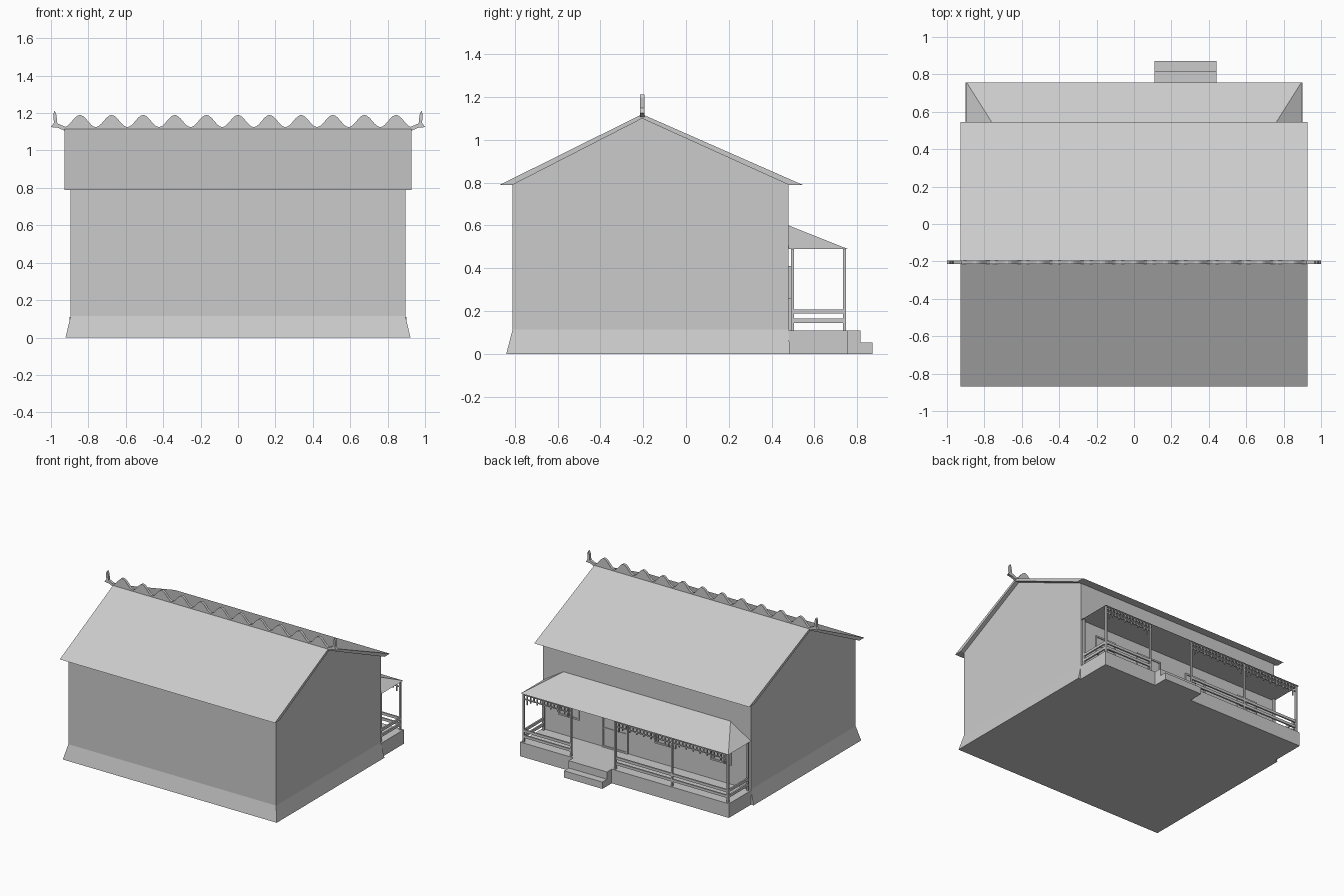
import bpy, bmesh, math

if "Cube" in bpy.data.objects:
    bpy.data.objects.remove(bpy.data.objects["Cube"])


def mesh_object(name, verts, faces):
    me = bpy.data.meshes.new(name)
    me.from_pydata(verts, [], faces)
    bm = bmesh.new()
    bm.from_mesh(me)
    bmesh.ops.recalc_face_normals(bm, faces=bm.faces)
    bm.to_mesh(me)
    bm.free()
    ob = bpy.data.objects.new(name, me)
    bpy.context.collection.objects.link(ob)
    return ob


def boxes(name, items):
    """One object from boxes given as (x0, x1, y0, y1, z0, z1)."""
    verts, faces = [], []
    for x0, x1, y0, y1, z0, z1 in items:
        n = len(verts)
        verts += [(x, y, z) for z in (z0, z1) for x, y in
                  ((x0, y0), (x1, y0), (x1, y1), (x0, y1))]
        faces += [[n + i for i in f] for f in
                  ((0, 3, 2, 1), (4, 5, 6, 7), (0, 1, 5, 4),
                   (1, 2, 6, 5), (2, 3, 7, 6), (3, 0, 4, 7))]
    return mesh_object(name, verts, faces)


def prism(name, pts, a, b, axis):
    """Extrude a profile from a to b: (y, z) along X or (x, z) along Y."""
    n = len(pts)
    put = (lambda p, t: (t, p[0], p[1])) if axis == 'X' else (lambda p, t: (p[0], t, p[1]))
    verts = [put(p, t) for t in (a, b) for p in pts]
    faces = [list(range(n)), list(range(n, 2 * n))]
    faces += [[i, (i + 1) % n, n + (i + 1) % n, n + i] for i in range(n)]
    return mesh_object(name, verts, faces)


RIDGE_Y = -0.205

# Walls with gables, and the flared plinth
prism("walls", [(-0.81, 0.11), (0.48, 0.11), (0.48, 0.79), (RIDGE_Y, 1.10), (-0.81, 0.79)],
      -0.895, 0.895, 'X')
mesh_object("plinth",
            [(-0.922, -0.84, 0), (0.922, -0.84, 0), (0.922, 0.485, 0), (-0.922, 0.485, 0),
             (-0.895, -0.81, 0.115), (0.895, -0.81, 0.115), (0.895, 0.48, 0.115), (-0.895, 0.48, 0.115)],
            [(0, 3, 2, 1), (4, 5, 6, 7), (0, 1, 5, 4), (1, 2, 6, 5), (2, 3, 7, 6), (3, 0, 4, 7)])

# Main roof shell
prism("main_roof", [(-0.87, 0.79), (RIDGE_Y, 1.12), (0.545, 0.79), (0.48, 0.79),
                    (RIDGE_Y, 1.10), (-0.81, 0.79)], -0.927, 0.927, 'X')

# Scalloped ridge cresting
period, steps = 0.169, 132
wave = []
for i in range(steps + 1):
    x = -0.925 + 1.85 * i / steps
    wave.append((x, 1.125 + 0.065 * (0.5 + 0.5 * math.cos(2 * math.pi * x / period))))
prism("ridge_cresting", [(-0.925, 1.105)] + wave + [(0.925, 1.105)],
      RIDGE_Y - 0.01, RIDGE_Y + 0.01, 'Y')

# Upturned finials at the ridge ends
horn = [(0.92, 1.103), (0.965, 1.122), (1.0, 1.125), (0.984, 1.148), (0.988, 1.195),
        (0.980, 1.213), (0.971, 1.19), (0.966, 1.145), (0.92, 1.125)]
for side, label in ((1, "right"), (-1, "left")):
    prism("ridge_finial_" + label, [(side * x, z) for x, z in horn],
          RIDGE_Y - 0.01, RIDGE_Y + 0.01, 'Y')

# Veranda floor and steps
boxes("veranda_floor", [(-0.9, 0.9, 0.48, 0.757, 0, 0.11)])
prism("steps", [(0.757, 0), (0.757, 0.11), (0.815, 0.11), (0.815, 0.053), (0.872, 0.053), (0.872, 0)],
      0.11, 0.44, 'X')

# Hipped veranda roof
mesh_object("veranda_roof",
            [(-0.895, 0.48, 0.49), (0.895, 0.48, 0.49), (0.895, 0.757, 0.49), (-0.895, 0.757, 0.49),
             (-0.72, 0.48, 0.60), (0.72, 0.48, 0.60)],
            [(0, 3, 2, 1), (0, 1, 5, 4), (1, 2, 5), (2, 3, 4, 5), (3, 0, 4)])

# Posts: outer row and two against the wall
H = 0.007
FRONT, BACK = 0.74, 0.497
post_x = [-0.88, -0.40, 0.09, 0.47, 0.88]
spots = [(x, FRONT) for x in post_x] + [(-0.88, BACK), (0.88, BACK)]
boxes("veranda_posts", [(x - H, x + H, y - H, y + H, 0.11, 0.49) for x, y in spots])

# Railings and hanging lattice in every bay but the entrance
rails, lattice = [], []
bays = [(post_x[0], post_x[1]), (post_x[1], post_x[2]), (post_x[3], post_x[4])]
rail_levels = ((0.188, 0.208), (0.145, 0.165))
for a, b in bays:
    for z0, z1 in rail_levels:
        rails.append((a, b, FRONT - 0.006, FRONT + 0.006, z0, z1))
    for z in (0.478, 0.445):
        lattice.append((a, b, FRONT - 0.004, FRONT + 0.004, z - 0.004, z + 0.004))
    count = round((b - a) / 0.03)
    for i in range(1, count):
        x = a + (b - a) * i / count
        drop = 0.405 if i in (1, count - 1) else (0.425, 0.44)[i % 2]
        lattice.append((x - 0.004, x + 0.004, FRONT - 0.004, FRONT + 0.004, drop, 0.49))
for x in (-0.88, 0.88):
    for z0, z1 in rail_levels:
        rails.append((x - 0.006, x + 0.006, BACK, FRONT, z0, z1))
boxes("veranda_railings", rails)
boxes("eaves_lattice", lattice)


def framed(name, x0, x1, z0, z1, bars):
    """Thin frame on the veranda wall with a panel and crossing bars."""
    t, y = 0.012, 0.478
    items = [(x0, x0 + t, y, 0.49, z0, z1), (x1 - t, x1, y, 0.49, z0, z1),
             (x0, x1, y, 0.49, z1 - t, z1), (x0, x1, y, 0.49, z0, z0 + t),
             (x0, x1, y, 0.483, z0, z1)]
    xm = (x0 + x1) / 2
    items.append((xm - 0.004, xm + 0.004, y, 0.488, z0, z1))
    for i in range(1, bars + 1):
        z = z0 + (z1 - z0) * i / (bars + 1)
        items.append((x0, x1, y, 0.488, z - 0.004, z + 0.004))
    boxes(name, items)


# Door and windows under the veranda
framed("door", 0.16, 0.38, 0.11, 0.41, 1)
for i, x in enumerate((-0.64, -0.16, 0.67)):
    framed("window_%d" % (i + 1), x - 0.09, x + 0.09, 0.26, 0.41, 1)
